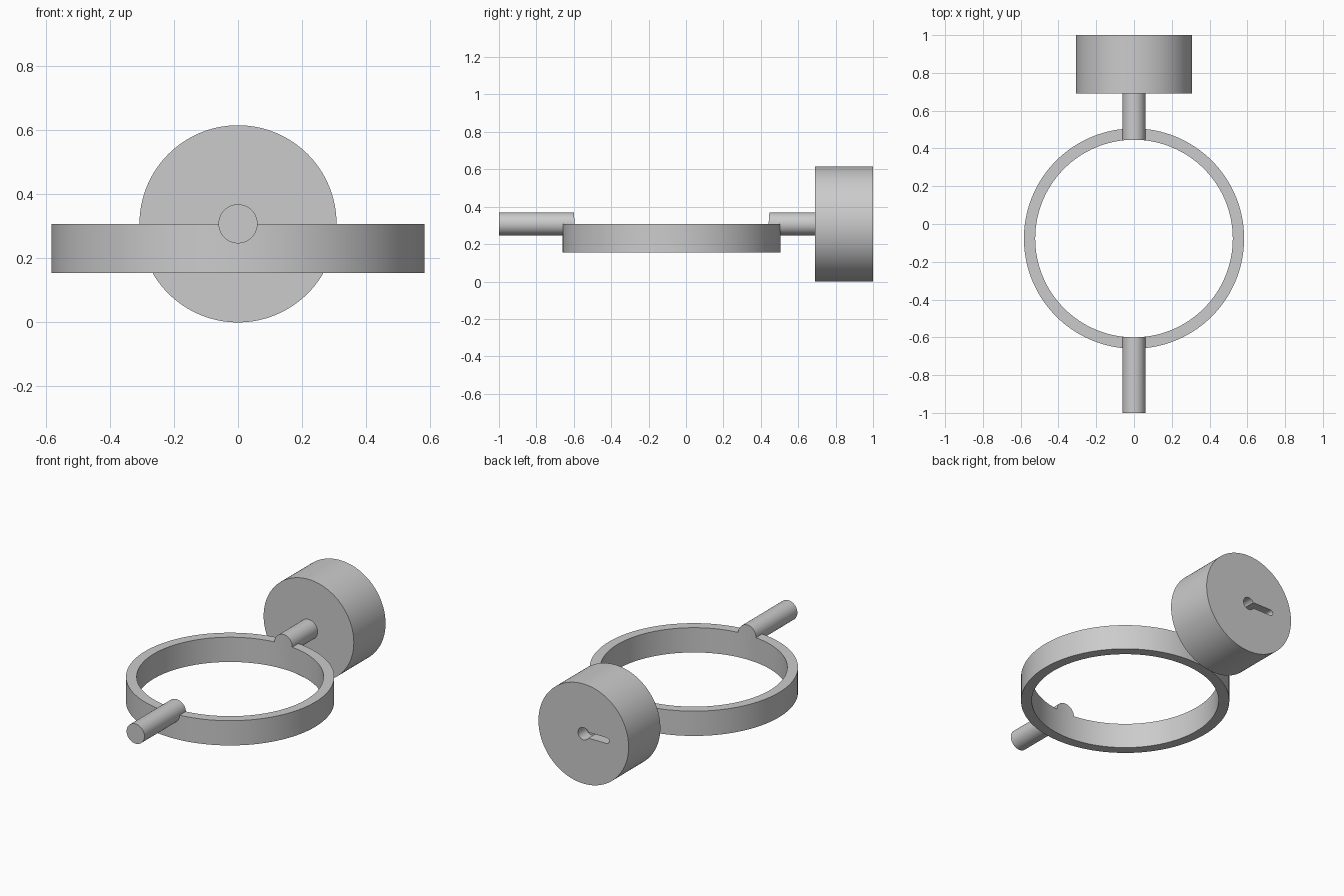
import bpy
import math

if "Cube" in bpy.data.objects:
    bpy.data.objects.remove(bpy.data.objects["Cube"])

Z = 0.308          # shared axis height of rods and wall mount
RING_Y = -0.077    # ring centre
R_OUT, R_IN = 0.583, 0.523

grey = bpy.data.materials.new("grey plastic")
grey.diffuse_color = (0.6, 0.6, 0.6, 1)
grey.use_nodes = True
grey.node_tree.nodes["Principled BSDF"].inputs["Base Color"].default_value = grey.diffuse_color


def cylinder(name, radius, a, b, axis, centre, sides=96):
    """Cylinder from a to b along axis; centre is the other two coordinates."""
    mid = (a + b) / 2
    if axis == "Y":
        loc, rot = (centre[0], mid, centre[1]), (math.pi / 2, 0, 0)
    else:
        loc, rot = (centre[0], centre[1], mid), (0, 0, 0)
    bpy.ops.mesh.primitive_cylinder_add(vertices=sides, radius=radius, depth=b - a,
                                        location=loc, rotation=rot)
    ob = bpy.context.object
    ob.name = name
    ob.data.materials.append(grey)
    return ob


def boolean(ob, tool, operation="DIFFERENCE"):
    mod = ob.modifiers.new("cut", "BOOLEAN")
    mod.operation, mod.solver, mod.object = operation, "EXACT", tool
    bpy.ops.object.select_all(action="DESELECT")
    bpy.context.view_layer.objects.active = ob
    ob.select_set(True)
    bpy.ops.object.modifier_apply(modifier=mod.name)


# Ring, bored through
ring = cylinder("ring", R_OUT, 0.155, Z, "Z", (0, RING_Y), 128)
bore = cylinder("bore_cutter", R_IN, -0.2, 0.8, "Z", (0, RING_Y), 128)
boolean(ring, bore)

# Rods resting in the ring wall, trimmed flush with the bore
front_rod = cylinder("front_rod", 0.061, -1.0, -0.55, "Y", (0, Z), 64)
back_rod = cylinder("back_rod", 0.061, 0.40, 0.69, "Y", (0, Z), 64)
for rod in (front_rod, back_rod):
    boolean(rod, bore)
    boolean(rod, ring)

# Wall mount drum with a keyhole slot in its back face
mount = cylinder("wall_mount", Z, 0.69, 1.0, "Y", (0, Z), 128)
keyhole = cylinder("keyhole_cutter", 0.038, 0.92, 1.1, "Y", (0, Z), 48)
slot_end = cylinder("slot_end_cutter", 0.018, 0.92, 1.1, "Y", (-0.157, Z), 32)
bpy.ops.mesh.primitive_cube_add(size=1, location=(-0.0785, 1.01, Z))
slot = bpy.context.object
slot.name = "slot_cutter"
slot.data.materials.append(grey)
slot.scale = (0.157, 0.18, 0.036)
for tool in (keyhole, slot_end, slot):
    boolean(mount, tool)

# Remove the cutters
for tool in (bore, keyhole, slot_end, slot):
    bpy.data.objects.remove(tool, do_unlink=True)

# Smooth curved walls, crisp rims
for ob in (ring, front_rod, back_rod, mount):
    bpy.ops.object.select_all(action="DESELECT")
    bpy.context.view_layer.objects.active = ob
    ob.select_set(True)
    bpy.ops.object.shade_smooth_by_angle(angle=math.radians(30))
